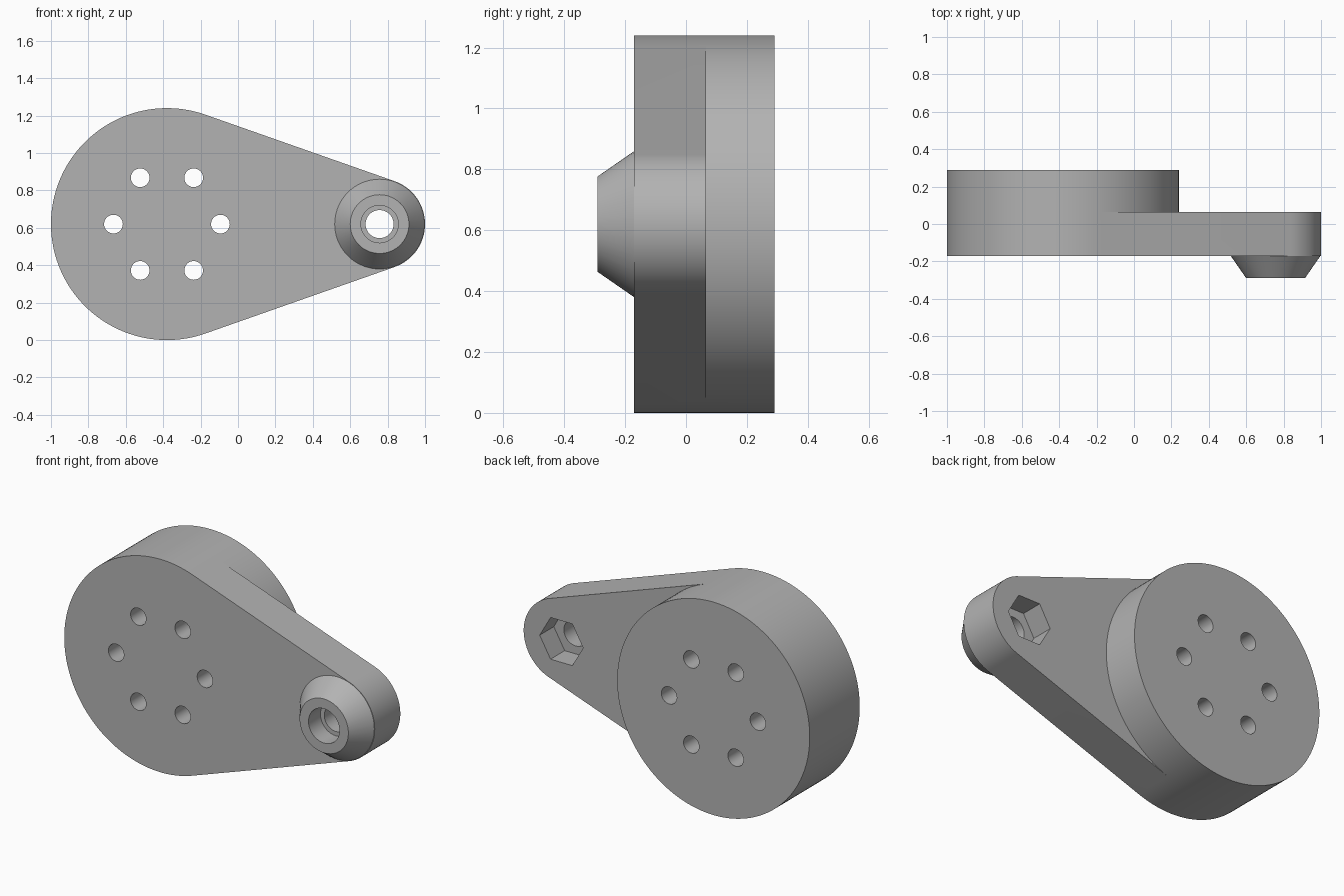
import bpy, bmesh, math

if "Cube" in bpy.data.objects:
    bpy.data.objects.remove(bpy.data.objects["Cube"])

HUB_X, HUB_R = -0.38, 0.62      # large round end
TIP_X, TIP_R = 0.757, 0.243     # small round end
MID_Z = 0.62
FRONT, STEP, BACK, NOSE = -0.17, 0.065, 0.29, -0.29

grey = bpy.data.materials.new("plain grey")
grey.diffuse_color = (0.45, 0.45, 0.45, 1)
grey.use_nodes = True
grey.node_tree.nodes["Principled BSDF"].inputs["Base Color"].default_value = grey.diffuse_color


def arc(cx, r, a0, a1, n):
    """Points (x, z) along an arc, both ends included."""
    return [(cx + r * math.cos(a0 + (a1 - a0) * i / n),
             MID_Z + r * math.sin(a0 + (a1 - a0) * i / n)) for i in range(n + 1)]


def circle(cx, r, n, cz=0.0):
    return [(x, z + cz) for x, z in arc(cx, r, 0, 2 * math.pi, n)[:-1]]


def loft(name, front, y0, back, y1):
    """Solid between two matching outlines at depths y0 and y1."""
    bm = bmesh.new()
    a = [bm.verts.new((x, y0, z)) for x, z in front]
    b = [bm.verts.new((x, y1, z)) for x, z in back]
    bm.faces.new(a)
    bm.faces.new(b[::-1])
    for i in range(len(a)):
        j = (i + 1) % len(a)
        bm.faces.new((a[i], b[i], b[j], a[j]))
    bmesh.ops.recalc_face_normals(bm, faces=bm.faces)
    mesh = bpy.data.meshes.new(name)
    bm.to_mesh(mesh)
    bm.free()
    mesh.materials.append(grey)
    ob = bpy.data.objects.new(name, mesh)
    bpy.context.collection.objects.link(ob)
    return ob


def prism(name, outline, y0, y1):
    return loft(name, outline, y0, outline, y1)


def combine(body, tool, operation):
    mod = body.modifiers.new("combine", 'BOOLEAN')
    mod.operation, mod.solver, mod.object = operation, 'EXACT', tool
    bpy.context.view_layer.objects.active = body
    bpy.ops.object.modifier_apply(modifier=mod.name)
    bpy.data.objects.remove(tool)


# Teardrop arm: two arcs joined by their common tangents
t = math.acos((HUB_R - TIP_R) / (TIP_X - HUB_X))
outline = arc(HUB_X, HUB_R, t, 2 * math.pi - t, 96) + arc(TIP_X, TIP_R, -t, t, 48)
body = prism("crank_arm", outline, FRONT, STEP)

# Hub disc behind the arm, sharing the arm's rim points
hub_rim = arc(HUB_X, HUB_R, t, 2 * math.pi - t, 96) + arc(HUB_X, HUB_R, -t, t, 48)[1:-1]
combine(body, prism("hub_disc", hub_rim, STEP, BACK), 'UNION')

# Tapered boss on the small end
combine(body, loft("boss", circle(TIP_X, 0.157, 72), NOSE,
                   circle(TIP_X, 0.24, 72), FRONT), 'UNION')

# Ring of six bolt holes through the hub
for k in range(6):
    a = k * math.pi / 3
    hole = circle(HUB_X + 0.286 * math.cos(a), 0.05, 32, 0.286 * math.sin(a))
    combine(body, prism("bolt_hole", hole, -0.5, 0.5), 'DIFFERENCE')

# Axle hole, front counterbore and hexagonal nut pocket at the back
combine(body, prism("axle_hole", circle(TIP_X, 0.075, 48), -0.5, 0.5), 'DIFFERENCE')
combine(body, prism("counterbore", circle(TIP_X, 0.1, 48), -0.5, NOSE + 0.11), 'DIFFERENCE')
combine(body, prism("nut_pocket", circle(TIP_X, 0.14, 6), STEP - 0.13, 0.5), 'DIFFERENCE')

# Smooth round walls, crisp rims
bpy.ops.object.select_all(action='DESELECT')
body.select_set(True)
bpy.context.view_layer.objects.active = body
bpy.ops.object.shade_smooth_by_angle(angle=math.radians(30))
